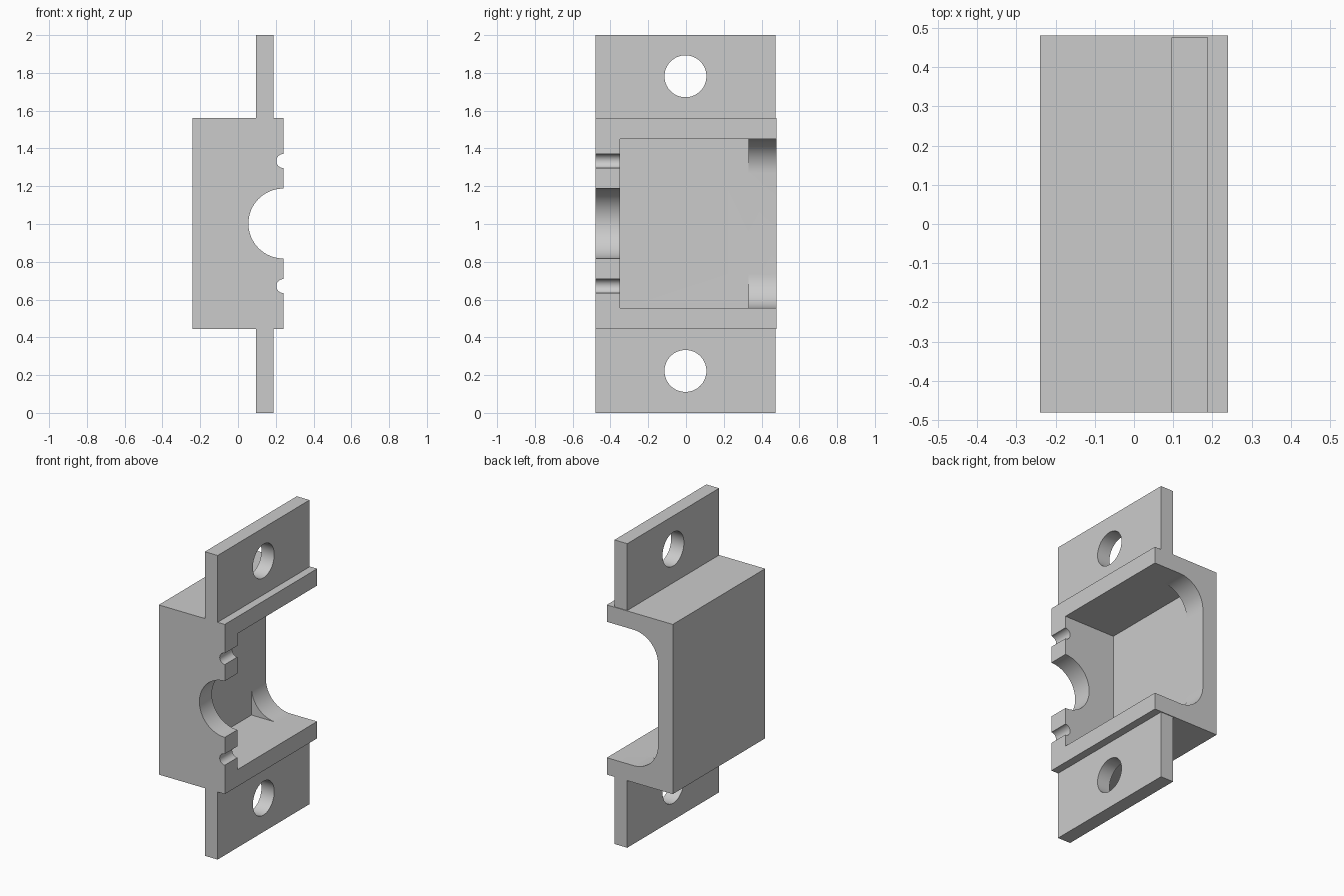
import bpy, bmesh
from math import sin, cos, pi, radians
from mathutils import Vector

cube = bpy.data.objects.get("Cube")
if cube:
    bpy.data.objects.remove(cube, do_unlink=True)

grey = bpy.data.materials.new("plain grey")
grey.use_nodes = True
COLOUR = (0.6, 0.6, 0.6, 1)
grey.diffuse_color = COLOUR
grey.node_tree.nodes["Principled BSDF"].inputs["Base Color"].default_value = COLOUR


def prism(name, outline, axis, lo, hi):
    """Extrude an outline along y (points are x, z) or x (points are y, z)."""
    def place(p, d):
        return Vector((p[0], d, p[1])) if axis == "y" else Vector((d, p[0], p[1]))
    bm = bmesh.new()
    face = bm.faces.new([bm.verts.new(place(p, lo)) for p in outline])
    ext = bmesh.ops.extrude_face_region(bm, geom=[face])
    verts = [v for v in ext["geom"] if isinstance(v, bmesh.types.BMVert)]
    bmesh.ops.translate(bm, verts=verts, vec=place((0, 0), hi - lo))
    bmesh.ops.recalc_face_normals(bm, faces=bm.faces)
    mesh = bpy.data.meshes.new(name)
    bm.to_mesh(mesh)
    bm.free()
    mesh.materials.append(grey)
    ob = bpy.data.objects.new(name, mesh)
    bpy.context.collection.objects.link(ob)
    return ob


def rect(a0, a1, z0, z1):
    return [(a0, z0), (a1, z0), (a1, z1), (a0, z1)]


def arc(a, z, r, start, end, n):
    angles = [radians(start + (end - start) * i / n) for i in range(n + 1)]
    return [(a + r * cos(t), z + r * sin(t)) for t in angles]


def circle(a, z, r, n=64):
    return arc(a, z, r, 0, 360 - 360 / n, n - 1)


def cut(ob, cutters):
    """Subtract the cutters, keep the resulting mesh and drop the cutters."""
    for c in cutters:
        c.hide_render = True
        mod = ob.modifiers.new("cut", "BOOLEAN")
        mod.operation, mod.solver, mod.object = "DIFFERENCE", "EXACT", c
    bpy.context.view_layer.update()
    result = bpy.data.meshes.new_from_object(
        ob.evaluated_get(bpy.context.evaluated_depsgraph_get()))
    ob.modifiers.clear()
    ob.data = result
    for c in cutters:
        bpy.data.objects.remove(c, do_unlink=True)


def smooth(ob):
    bpy.ops.object.select_all(action="DESELECT")
    ob.select_set(True)
    bpy.context.view_layer.objects.active = ob
    bpy.ops.object.shade_smooth_by_angle(angle=radians(30))


MID = 1.0025                   # height of the mirror plane
HALF_BODY, HALF_CAVITY = 0.558, 0.447
OPEN, FLOOR = 0.24, -0.133     # open side and cavity floor
FRONT, BACK = -0.48, 0.48
FILLET = 0.18

# Housing block
body = prism("housing", rect(-0.24, OPEN, MID - HALF_BODY, MID + HALF_BODY), "y", FRONT, BACK)

# Square cavity, then the round-cornered opening through the back
z0, z1 = MID - HALF_CAVITY, MID + HALF_CAVITY
cavity = prism("cavity_cutter", rect(FLOOR, 0.5, z0, z1), "y", -0.35, 0.33)
rounded = ([(0.5, z0), (0.5, z1)]
           + arc(FLOOR + FILLET, z1 - FILLET, FILLET, 90, 180, 16)
           + arc(FLOOR + FILLET, z0 + FILLET, FILLET, 180, 270, 16))
opening = prism("opening_cutter", rounded, "y", 0.2, 0.6)

# Shaft notch and two small notches in the front wall
notches = [prism("notch_cutter", circle(OPEN, z, r), "y", -0.6, -0.3)
           for z, r in ((MID, 0.185), (MID + 0.331, 0.037), (MID - 0.331, 0.037))]
cut(body, [cavity, opening] + notches)
smooth(body)

# Mounting tabs with screw holes
for name, low, high, hole in (("upper_tab", MID + HALF_BODY, 2, 1.782),
                              ("lower_tab", 0, MID - HALF_BODY, 0.222)):
    tab = prism(name, rect(FRONT, 0.475, low, high), "x", 0.095, 0.188)
    cut(tab, [prism("hole_cutter", circle(-0.003, hole, 0.111), "x", 0, 0.3)])
    smooth(tab)
